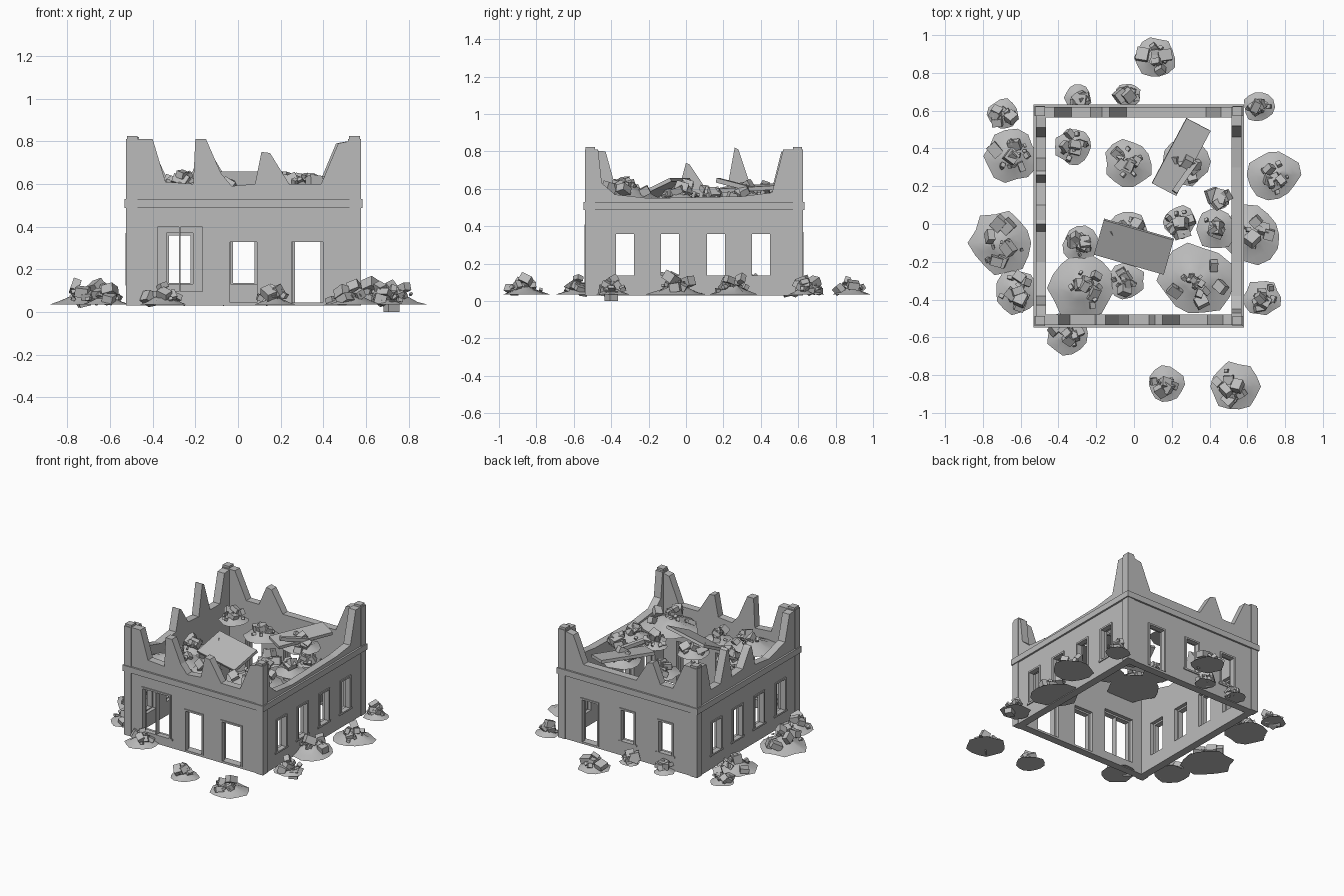
import bpy, bmesh, math, random
from mathutils import Matrix, Vector, Euler

random.seed(7)
if "Cube" in bpy.data.objects:
    bpy.data.objects.remove(bpy.data.objects["Cube"], do_unlink=True)

# One plain concrete colour
concrete = bpy.data.materials.new("concrete_grey")
concrete.use_nodes = True
GREY = (0.5, 0.5, 0.5, 1)
concrete.diffuse_color = GREY
concrete.node_tree.nodes["Principled BSDF"].inputs["Base Color"].default_value = GREY


def finish(bm, name, smooth=False):
    bmesh.ops.recalc_face_normals(bm, faces=bm.faces)
    mesh = bpy.data.meshes.new(name)
    bm.to_mesh(mesh)
    bm.free()
    mesh.materials.append(concrete)
    if smooth:
        mesh.polygons.foreach_set("use_smooth", [True] * len(mesh.polygons))
        mesh.set_sharp_from_angle(angle=math.radians(35))
    obj = bpy.data.objects.new(name, mesh)
    bpy.context.scene.collection.objects.link(obj)
    return obj


def add_block(bm, centre, size, rotation=(0, 0, 0)):
    matrix = Matrix.LocRotScale(Vector(centre), Euler(rotation), Vector(size))
    return bmesh.ops.create_cube(bm, size=1, matrix=matrix)["verts"]


def add_span(bm, low, high):
    low, high = Vector(low), Vector(high)
    add_block(bm, (low + high) / 2, high - low)


# Building footprint
LEFT, RIGHT, FRONT, BACK = -0.52, 0.57, -0.535, 0.62
THICK, BASE = 0.055, 0.03


def build_wall(name, along_x, outer, inward, top, openings):
    """Broken wall from its top outline, with framed openings cut through."""
    def at(u, depth, z):
        d = outer + inward * depth
        return (u, d, z) if along_x else (d, u, z)

    def span(bm, u0, u1, d0, d1, z0, z1):
        a, b = at(u0, d0, z0), at(u1, d1, z1)
        add_span(bm, map(min, a, b), map(max, a, b))

    bm = bmesh.new()
    outline = [(top[0][0], BASE)] + top + [(top[-1][0], BASE)]
    face = bm.faces.new([bm.verts.new(at(u, 0, z)) for u, z in outline])
    side = bmesh.ops.extrude_face_region(bm, geom=[face])["geom"]
    push = Vector(at(0, THICK, 0)) - Vector(at(0, 0, 0))
    bmesh.ops.translate(bm, vec=push, verts=[v for v in side if isinstance(v, bmesh.types.BMVert)])
    wall = finish(bm, name)

    holes, frames = bmesh.new(), bmesh.new()
    for u0, u1, z0, z1 in openings:
        door = z0 <= BASE + 0.02
        span(holes, u0, u1, -0.05, 0.1, z0, z1)
        w = 0.012
        sides = [(u0, u0 + w, z0, z1), (u1 - w, u1, z0, z1), (u0, u1, z1 - w, z1)]
        if not door:
            sides.append((u0 - w, u1 + w, z0 - w / 2, z0 + w / 2))
        if u1 - u0 > 0.2:
            mid = (u0 + u1) / 2
            sides.append((mid - w / 4, mid + w / 4, z0, z1))
        for a, b, c, d in sides:
            span(frames, a, b, -0.007, 0.03, c, d)
    cutter = finish(holes, name + "_cutter")
    cutter.hide_render = True
    mod = wall.modifiers.new("openings", "BOOLEAN")
    mod.operation, mod.solver, mod.object = "DIFFERENCE", "EXACT", cutter
    graph = bpy.context.evaluated_depsgraph_get()
    cut_mesh = bpy.data.meshes.new_from_object(wall.evaluated_get(graph))
    wall.modifiers.clear()
    wall.data = cut_mesh
    bpy.data.objects.remove(cutter, do_unlink=True)
    finish(frames, name + "_frames")


# Jagged wall tops, as (position, height)
front_top = [(LEFT, .81), (-.40, .81), (-.34, .61), (-.21, .60), (-.2, .81), (-.15, .81),
             (-.08, .65), (-.03, .59), (.08, .60), (.11, .75), (.15, .745), (.24, .60),
             (.39, .60), (.47, .79), (RIGHT, .81)]
back_top = [(LEFT, .81), (-.42, .81), (-.33, .62), (-.23, .62), (-.17, .76), (-.13, .75),
            (-.04, .60), (.38, .60), (.46, .79), (RIGHT, .81)]
left_top = [(FRONT, .81), (-.43, .80), (-.38, .62), (-.2, .57), (-.04, .59), (0, .74),
            (.02, .73), (.1, .61), (.22, .6), (.26, .82), (.28, .81), (.35, .6),
            (.46, .6), (.51, .8), (BACK, .81)]
right_top = [(FRONT, .81), (-.47, .81), (-.45, .63), (-.38, .57), (-.2, .55),
             (.3, .56), (.46, .58), (.5, .73), (.52, .81), (BACK, .81)]

side_windows = [(c - 0.06, c + 0.06, 0.13, 0.37) for c in (-.325, -.085, .16, .40)]
front_openings = [(-.39, -.155, .09, .41), (-.05, .10, .045, .34), (.24, .41, .045, .34)]
back_openings = [(-.335, -.21, .13, .37), (-.035, .09, .13, .37), (.255, .4, .045, .36)]

build_wall("front_wall", True, FRONT, 1, front_top, front_openings)
build_wall("back_wall", True, BACK, -1, back_top, back_openings)
build_wall("left_wall", False, LEFT, 1, left_top, side_windows)
build_wall("right_wall", False, RIGHT, -1, right_top, side_windows)

# Cornice band around the outside
bm = bmesh.new()
lip, z0, z1 = 0.013, 0.488, 0.53
for y in (FRONT, BACK):
    add_span(bm, (LEFT - lip, y - lip, z0), (RIGHT + lip, y + lip, z1))
for x in (LEFT, RIGHT):
    add_span(bm, (x - lip, FRONT - lip, z0), (x + lip, BACK + lip, z1))
finish(bm, "cornice")

# Corner pilasters with small caps
bm = bmesh.new()
for x, sx in ((LEFT, 1), (RIGHT, -1)):
    for y, sy in ((FRONT, 1), (BACK, -1)):
        add_block(bm, (x + sx * 0.021, y + sy * 0.021, 0.42), (0.054, 0.054, 0.78))
        add_block(bm, (x + sx * 0.024, y + sy * 0.024, 0.815), (0.05, 0.05, 0.02))
finish(bm, "corner_pilasters")


def rubble_pile(name, x, y, radius, base):
    """Irregular mound of dust topped with broken blocks."""
    bm = bmesh.new()
    sides, height = 14, 0.42 * radius
    edge = [random.uniform(0.86, 1.06) for _ in range(sides)]
    rings = []
    for t in (1, 0.7, 0.4):
        ring = []
        for i, e in enumerate(edge):
            a = 2 * math.pi * i / sides
            r = radius * t * e
            z = base + height * (1 - t) ** 1.2 * random.uniform(0.8, 1.2)
            ring.append(bm.verts.new((x + r * math.cos(a), y + r * math.sin(a), z)))
        rings.append(ring)
    peak = bm.verts.new((x, y, base + height))
    for i in range(sides):
        j = (i + 1) % sides
        for low, high in zip(rings, rings[1:]):
            bm.faces.new((low[i], low[j], high[j], high[i]))
        bm.faces.new((rings[-1][i], rings[-1][j], peak))
    bm.faces.new(rings[0])
    for k in range(16):
        a, d = random.uniform(0, 2 * math.pi), random.uniform(0, 0.7)
        s = random.uniform(0.04, 0.065) if k < 6 else random.uniform(0.015, 0.03)
        z = base + height * (1 - d) + random.uniform(0, 0.02 + (0.025 if k < 3 else 0))
        size = (s, s * random.uniform(0.6, 1.3), s * random.uniform(0.5, 1))
        turn = [random.uniform(-0.6, 0.6), random.uniform(-0.6, 0.6), random.uniform(0, 3)]
        add_block(bm, (x + d * radius * math.cos(a), y + d * radius * math.sin(a), z), size, turn)
    for v in bm.verts:
        v.co.z = max(v.co.z, 0)
    finish(bm, name, smooth=True)


# Rubble on the ground, as (x, y, radius)
ground_piles = [(.11, .88, .115), (-.30, .67, .07), (-.03, .68, .07), (-.69, .58, .085),
                (.66, .62, .085), (-.65, .36, .14), (.74, .26, .14), (.62, -.06, .16),
                (-.70, -.10, .175), (.68, -.39, .10), (-.62, -.36, .12), (-.35, -.58, .12),
                (.17, -.85, .10), (.53, -.86, .135)]
for n, (x, y, r) in enumerate(ground_piles):
    rubble_pile(f"ground_rubble_{n}", x, y, r, 0.035)

# Rubble left at the upper storey
upper_piles = [(-.32, .41, .10), (-.03, .32, .13), (.28, .33, .13), (-.28, -.11, .10),
               (-.03, -.04, .11), (.24, .01, .09), (.43, -.03, .11), (.45, .13, .06),
               (-.28, -.34, .18), (-.04, -.30, .10), (.33, -.30, .2)]
for n, (x, y, r) in enumerate(upper_piles):
    rubble_pile(f"upper_rubble_{n}", x, y, r, 0.54)

# Fallen floor slabs and a loose beam
for name, centre, size, turn in (
        ("tilted_slab", (0, -.12, .605), (.385, .21, .02), (25, 0, -16)),
        ("flat_slab", (.25, .355, .605), (.39, .145, .022), (6, -3, 62)),
        ("loose_beam", (.27, .25, .625), (.2, .03, .025), (0, 12, 55))):
    bm = bmesh.new()
    add_block(bm, centre, size, [math.radians(t) for t in turn])
    finish(bm, name)

# Half-buried stone that rests on the ground plane
bm = bmesh.new()
add_block(bm, (.72, -.40, .025), (.06, .05, .05), (0, 0, 0.5))
finish(bm, "footing_stone")
